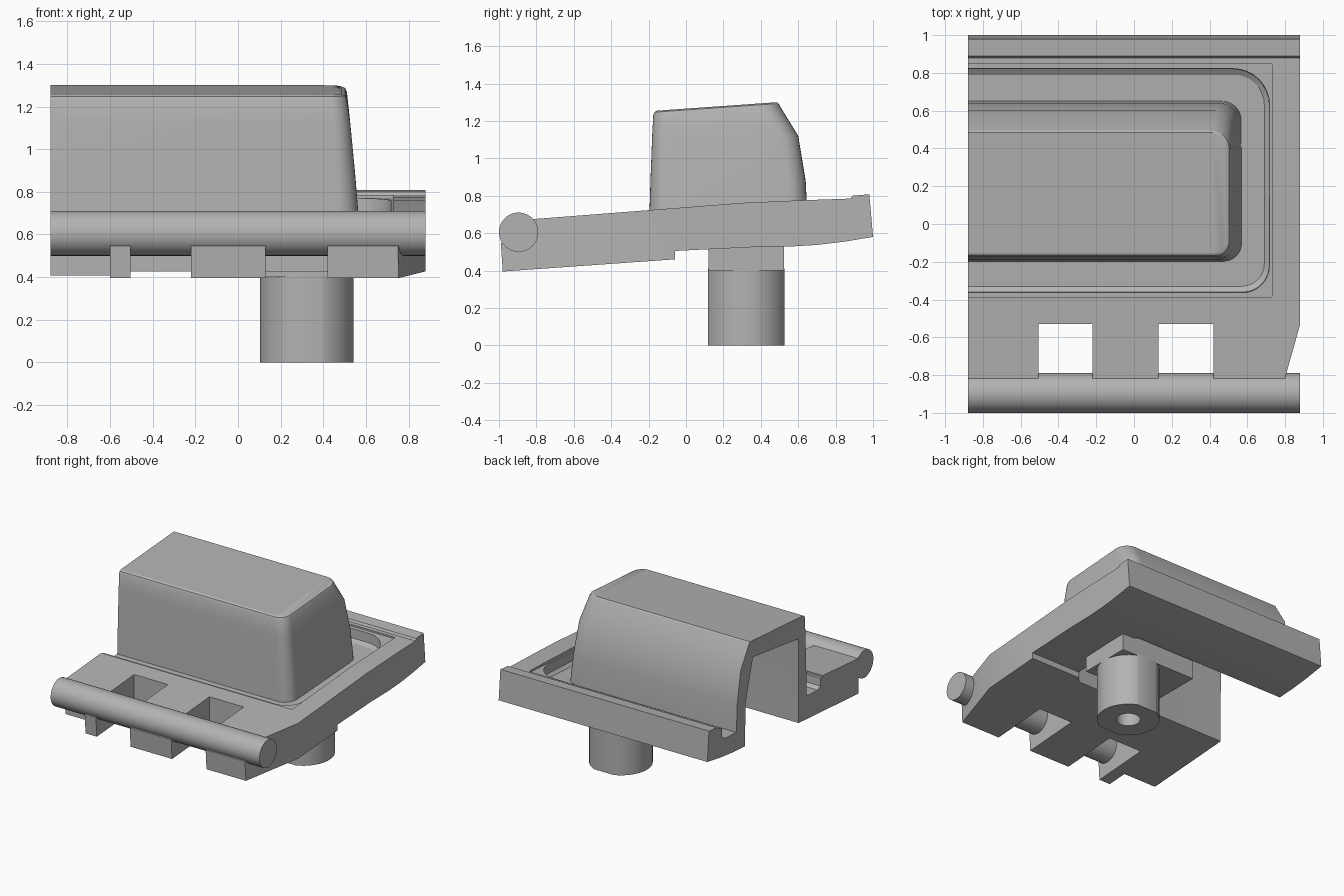
import bpy, bmesh, math
from mathutils import Matrix

if "Cube" in bpy.data.objects:
    bpy.data.objects.remove(bpy.data.objects["Cube"], do_unlink=True)

grey = bpy.data.materials.new("plain grey")
grey.use_nodes = True
grey.diffuse_color = (0.45, 0.45, 0.45, 1)
grey.node_tree.nodes["Principled BSDF"].inputs["Base Color"].default_value = (0.45, 0.45, 0.45, 1)

LEFT, RIGHT = -0.88, 0.88


def finish(name, bm):
    bmesh.ops.recalc_face_normals(bm, faces=bm.faces)
    mesh = bpy.data.meshes.new(name)
    bm.to_mesh(mesh)
    bm.free()
    mesh.materials.append(grey)
    ob = bpy.data.objects.new(name, mesh)
    bpy.context.collection.objects.link(ob)
    return ob


def loft(name, rings):
    """Join closed rings of points and cap both ends."""
    bm = bmesh.new()
    loops = [[bm.verts.new(p) for p in ring] for ring in rings]
    for a, b in zip(loops, loops[1:]):
        for i in range(len(a)):
            j = (i + 1) % len(a)
            bm.faces.new((a[i], a[j], b[j], b[i]))
    bm.faces.new(loops[0])
    bm.faces.new(loops[-1])
    return finish(name, bm)


def ring(x0, x1, y0, y1, z_front, z_back, r_front, r_back, steps=8):
    """Rectangle with rounded corners on the right, tilted from front to back."""
    pts = [(x0, y0)]
    for cy, r, start in ((y0 + r_front, r_front, -90), (y1 - r_back, r_back, 0)):
        for i in range(steps + 1):
            a = math.radians(start + 90 * i / steps)
            pts.append((x1 - r + r * math.cos(a), cy + r * math.sin(a)))
    pts.append((x0, y1))
    return [(x, y, z_front + (z_back - z_front) * (y - y0) / (y1 - y0)) for x, y in pts]


def extrude_x(name, profile, x0, x1):
    return loft(name, [[(x, y, z) for y, z in profile] for x in (x0, x1)])


def extrude_z(name, outline, z0, z1):
    return loft(name, [[(x, y, z) for x, y in outline] for z in (z0, z1)])


def block(name, x0, x1, y0, y1, z0, z1):
    return extrude_z(name, [(x0, y0), (x1, y0), (x1, y1), (x0, y1)], z0, z1)


def cylinder(name, radius, length, matrix):
    bm = bmesh.new()
    bmesh.ops.create_cone(bm, cap_ends=True, segments=48, radius1=radius,
                          radius2=radius, depth=length, matrix=matrix)
    return finish(name, bm)


def combine(target, tool, operation="DIFFERENCE"):
    mod = target.modifiers.new("combine", "BOOLEAN")
    mod.operation, mod.solver, mod.object = operation, "EXACT", tool
    bpy.context.view_layer.objects.active = target
    bpy.ops.object.modifier_apply(modifier=mod.name)
    bpy.data.objects.remove(tool, do_unlink=True)


# Sloping base plate with a raised back lip and curved underside
body = extrude_x("body", [
    (-0.98, 0.395), (-0.99, 0.545), (-0.9, 0.6), (-0.82, 0.675), (-0.2, 0.723),
    (0.3, 0.762), (0.6, 0.775), (0.88, 0.785), (0.89, 0.8), (0.98, 0.808),
    (1.0, 0.58), (0.85, 0.555), (0.7, 0.537), (0.55, 0.528), (0.35, 0.525),
    (-0.06, 0.505), (-0.06, 0.46)], LEFT, RIGHT)

# Front notches and the angled front corner
for x0, x1, y1 in ((-0.505, -0.22, -0.53), (0.13, 0.42, -0.53), (-1, -0.6, -0.82)):
    combine(body, block("notch_cutter", x0, x1, -1.2, y1, 0.2, 1))
combine(body, extrude_z("corner_cutter", [(0.88, -0.53), (0.7, -1.17), (1, -1.17), (1, -0.53)], 0.2, 1))

# Shallow square recess, then the deeper rounded channel
combine(body, loft("recess_cutter", [
    ring(-1, 0.73, -0.39, 0.85, 0.697, 0.772, 0.01, 0.01),
    ring(-1, 0.73, -0.39, 0.85, 0.95, 1.0, 0.01, 0.01)]))
combine(body, loft("channel_cutter", [
    ring(-1, 0.69, -0.33, 0.79, 0.62, 0.68, 0.12, 0.16),
    ring(-1, 0.715, -0.36, 0.82, 0.64, 0.70, 0.14, 0.19),
    ring(-1, 0.725, -0.38, 0.83, 0.95, 1.0, 0.15, 0.2)]))

# Tall tapered housing with a sloping back
housing = loft("housing", [
    ring(LEFT, 0.575, -0.2, 0.655, 0.57, 0.57, 0.1, 0.1),
    ring(LEFT, 0.55, -0.19, 0.64, 0.88, 0.88, 0.09, 0.1),
    ring(LEFT, 0.527, -0.181, 0.6, 1.12, 1.12, 0.08, 0.1),
    ring(LEFT, 0.511, -0.175, 0.505, 1.23, 1.275, 0.08, 0.1),
    ring(LEFT, 0.503, -0.168, 0.495, 1.247, 1.293, 0.075, 0.095),
    ring(LEFT, 0.485, -0.155, 0.485, 1.255, 1.3, 0.06, 0.085)])
combine(body, housing, "UNION")

# Hollow inside, open below and at the left end
combine(body, loft("hollow_cutter", [
    ring(-1, 0.46, -0.1, 0.55, 0.3, 0.3, 0.05, 0.05),
    ring(-1, 0.45, -0.1, 0.54, 0.85, 0.85, 0.05, 0.05),
    ring(-1, 0.42, -0.095, 0.45, 1.1, 1.17, 0.05, 0.05)]))

# Round front bar
bar = cylinder("front_bar", 0.105, RIGHT - LEFT,
               Matrix.Translation((0, -0.895, 0.605)) @ Matrix.Rotation(math.pi / 2, 4, "Y"))

# Post with flattened sides and a bore, under its mounting block
mount = block("mounting_block", -0.1, 0.54, 0.12, 0.525, 0.4, 0.58)
post = cylinder("post", 0.22, 0.41, Matrix.Translation((0.323, 0.322, 0.205)))
for y0, y1 in ((-0.2, 0.118), (0.526, 0.8)):
    combine(post, block("flat_cutter", -0.2, 0.8, y0, y1, -0.1, 0.6))
combine(post, cylinder("bore_cutter", 0.085, 0.6, Matrix.Translation((0.323, 0.322, 0.05))))

for ob in (body, bar, mount, post):
    bpy.ops.object.select_all(action="DESELECT")
    ob.select_set(True)
    bpy.context.view_layer.objects.active = ob
    bpy.ops.object.shade_smooth_by_angle(angle=math.radians(25))
